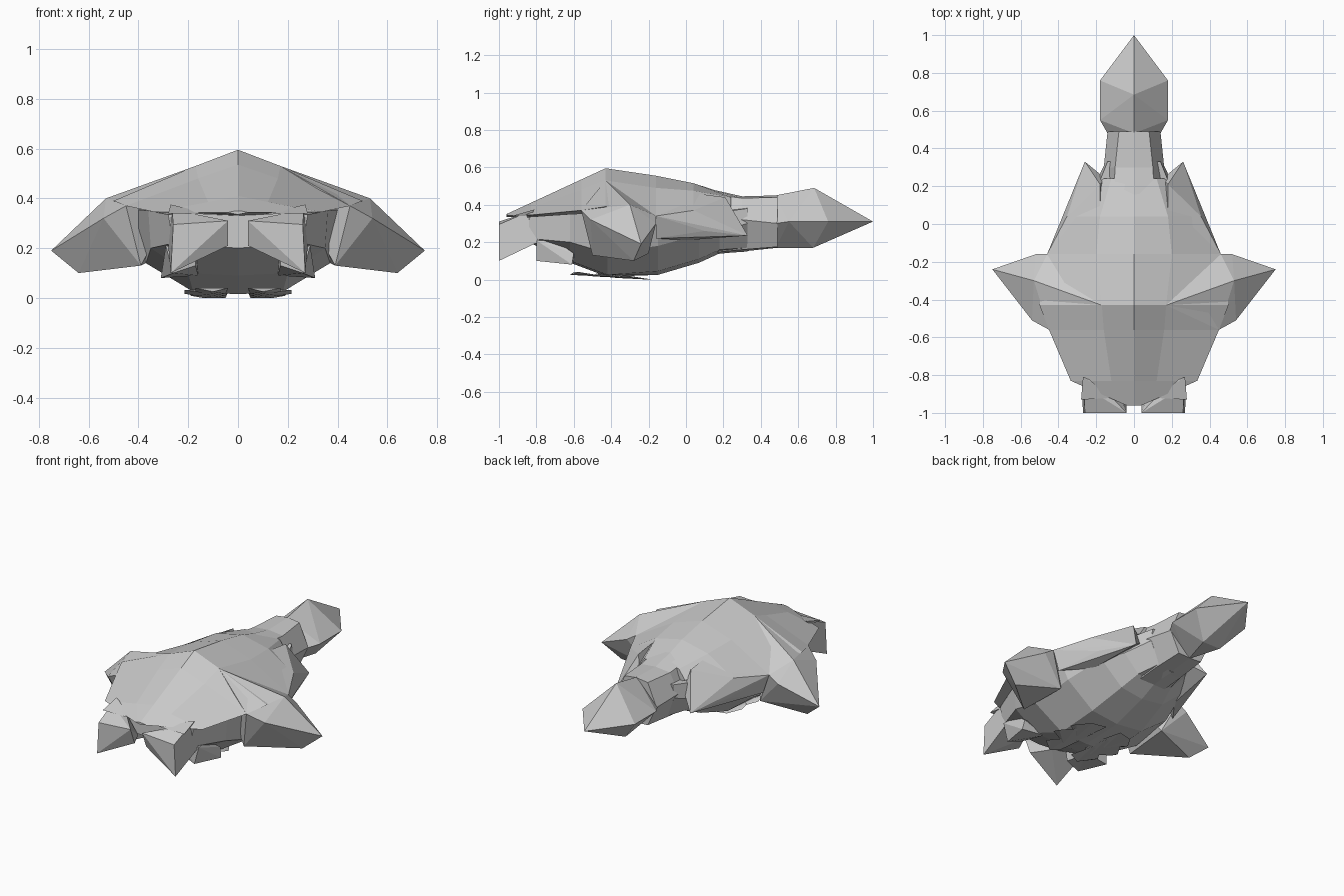
import bpy, bmesh


def finish(name, bm):
    bmesh.ops.recalc_face_normals(bm, faces=bm.faces)
    me = bpy.data.meshes.new(name)
    bm.to_mesh(me)
    bm.free()
    ob = bpy.data.objects.new(name, me)
    bpy.context.collection.objects.link(ob)
    return ob


def loft(name, sections):
    """Skin symmetric half sections (y, [(x, z)...]) running top centre to bottom centre."""
    bm = bmesh.new()
    rings = []
    for y, half in sections:
        pts = half + [(-x, z) for x, z in half[-2:0:-1]]
        rings.append([bm.verts.new((x, y, z)) for x, z in pts])
    n = len(rings[0])
    for a, b in zip(rings, rings[1:]):
        for i in range(n):
            j = (i + 1) % n
            bm.faces.new((a[i], a[j], b[j], b[i]))
    bm.faces.new(rings[0])
    bm.faces.new(rings[-1])
    return finish(name, bm)


def hull(name, pts, mirror=True):
    """Faceted solid around a few corner points, on both sides if mirrored."""
    for side, s in (("right", 1), ("left", -1)) if mirror else (("", 1),):
        bm = bmesh.new()
        for x, y, z in pts:
            bm.verts.new((s * x, y, z))
        res = bmesh.ops.convex_hull(bm, input=bm.verts)
        bmesh.ops.delete(bm, geom=[v for v in res["geom_interior"] if isinstance(v, bmesh.types.BMVert)],
                         context='VERTS')
        finish((name + "_" + side).strip("_"), bm)


# Upper shell with a ridge and overhanging lip
loft("shell", [
    (-0.96, [(0, .35), (.02, .348), (.04, .343), (0, .335)]),
    (-0.83, [(0, .41), (.12, .385), (.335, .345), (0, .33)]),
    (-0.56, [(0, .535), (.16, .48), (.45, .37), (0, .32)]),
    (-0.43, [(0, .595), (.17, .53), (.50, .39), (0, .30)]),
    (-0.16, [(0, .555), (.20, .49), (.46, .34), (0, .30)]),
    (0.04, [(0, .515), (.18, .475), (.355, .365), (0, .30)]),
    (0.24, [(0, .45), (.12, .44), (.16, .38), (0, .30)]),
])

# Rounded underside
loft("belly", [
    (-0.84, [(0, .34), (.28, .335), (.26, .22), (.14, .21), (0, .20)]),
    (-0.62, [(0, .34), (.36, .35), (.35, .20), (.20, .10), (0, .09)]),
    (-0.42, [(0, .36), (.45, .36), (.37, .14), (.18, .025), (0, .015)]),
    (-0.15, [(0, .36), (.44, .33), (.36, .18), (.18, .045), (0, .025)]),
    (0.07, [(0, .38), (.34, .35), (.30, .24), (.15, .11), (0, .09)]),
    (0.18, [(0, .38), (.20, .36), (.22, .26), (.12, .16), (0, .14)]),
    (0.33, [(0, .40), (.14, .38), (.15, .30), (.09, .17), (0, .15)]),
])

# Tail stem and pointed tail end
loft("tail_stem", [
    (0.10, [(0, .49), (.11, .46), (.16, .30), (.09, .14), (0, .13)]),
    (0.30, [(0, .445), (.10, .435), (.16, .32), (.09, .16), (0, .15)]),
    (0.49, [(0, .45), (.08, .44), (.14, .30), (.08, .175), (0, .17)]),
])
hull("tail_end", [
    (0, .48, .45), (.14, .48, .30), (-.14, .48, .30), (0, .48, .17),
    (.18, .55, .31), (-.18, .55, .31), (.18, .76, .31), (-.18, .76, .31),
    (0, .685, .49), (.06, .68, .17), (-.06, .68, .17), (0, 1, .31)], mirror=False)

# Drooping side wings
hull("wing", [
    (.17, -.43, .53), (.46, -.16, .34), (.52, -.16, .30), (.53, -.30, .40),
    (.75, -.24, .19), (.64, -.28, .10), (.45, -.56, .37), (.54, -.51, .32),
    (.39, -.50, .13), (.37, -.20, .14)])

# Rear side fins
hull("rear_fin", [
    (.18, -.10, .48), (.46, -.16, .34), (.42, -.16, .22), (.355, .04, .37),
    (.35, .10, .26), (.26, .33, .235), (.18, .21, .44), (.15, .24, .32), (.30, .0, .21)])

# Front claws
hull("front_claw", [
    (.04, -1, .31), (.27, -1, .10), (.26, -1, .295), (.04, -.96, .21),
    (.265, -.86, .355), (.28, -.77, .21), (.10, -.84, .20), (.16, -.87, .33)])
hull("claw_flap", [
    (.27, -.81, .375), (.15, -.86, .34), (.28, -.93, .34), (.10, -.92, .335), (.26, -.83, .34)])

# Short front legs
hull("front_leg", [
    (.17, -.80, .20), (.29, -.80, .21), (.26, -.80, .10), (.17, -.79, .13),
    (.28, -.70, .21), (.31, -.61, .08), (.30, -.60, .14), (.16, -.60, .09), (.16, -.65, .18)])

# Thin overlapping belly plates
for i, (y, w) in enumerate(((-.60, .17), (-.48, .215), (-.36, .19))):
    z = .02 - i * .008
    hull(f"belly_plate_{i + 1}", [
        (.04, y, z + .02), (w, y + .03, z + .02), (w - .05, y + .16, z - .004),
        (.05, y + .18, z - .004), (.10, y - .02, z + .005), (w, y + .08, z + .005)])
